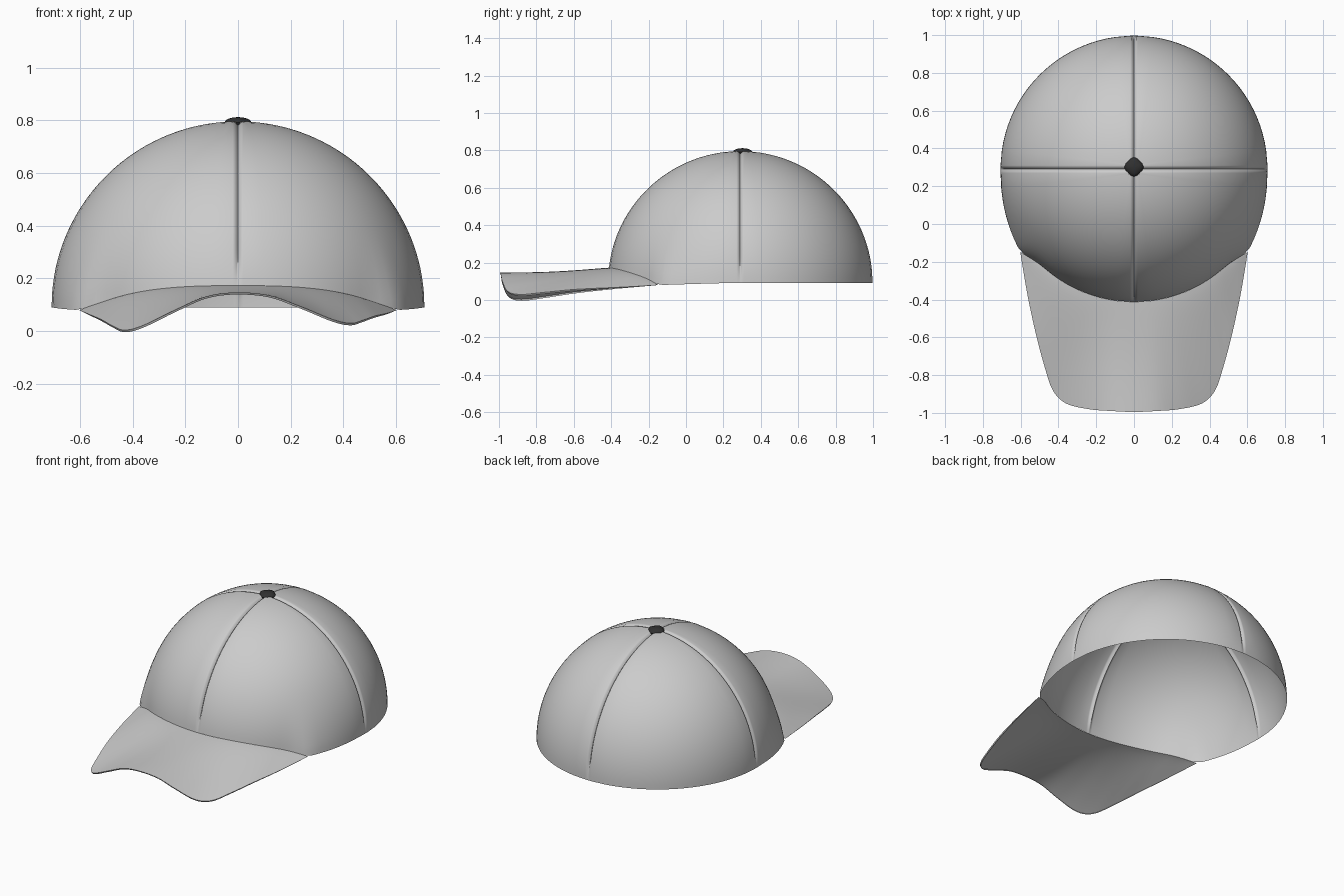
import bpy
import bmesh
from math import sin, cos, asin, pi, radians, copysign
from mathutils import Vector

if "Cube" in bpy.data.objects:
    bpy.data.objects.remove(bpy.data.objects["Cube"], do_unlink=True)

CENTRE_Y, RIM_Z, RADIUS, HEIGHT = 0.29, 0.09, 0.707, 0.705
BRIM_ANGLE = radians(54)


def material(name, rgb, rough):
    mat = bpy.data.materials.new(name)
    mat.use_nodes = True
    mat.diffuse_color = (*rgb, 1)
    bsdf = mat.node_tree.nodes["Principled BSDF"]
    bsdf.inputs["Base Color"].default_value = (*rgb, 1)
    bsdf.inputs["Roughness"].default_value = rough
    return mat


fabric = material("light grey fabric", (0.6, 0.6, 0.6), 0.7)
dark = material("charcoal", (0.03, 0.03, 0.03), 0.6)


def finish(name, bm, mat, angle):
    mesh = bpy.data.meshes.new(name)
    bm.to_mesh(mesh)
    bm.free()
    mesh.materials.append(mat)
    obj = bpy.data.objects.new(name, mesh)
    bpy.context.collection.objects.link(obj)
    bpy.ops.object.select_all(action='DESELECT')
    obj.select_set(True)
    bpy.context.view_layer.objects.active = obj
    bpy.ops.object.shade_smooth_by_angle(angle=radians(angle))
    return obj


def sheet(name, rows, closed, angle):
    """Skin a grid of points with quads."""
    bm = bmesh.new()
    grid = [[bm.verts.new(p) for p in row] for row in rows]
    for low, high in zip(grid, grid[1:]):
        n = len(low)
        for i in range(n if closed else n - 1):
            j = (i + 1) % n
            bm.faces.new((low[i], low[j], high[j], high[i]))
    return finish(name, bm, fabric, angle)


def spline(points, u):
    """Smooth curve through evenly spaced points, u from 0 to 1."""
    n = len(points) - 1
    f = min(max(u, 0), 1) * n
    k = min(int(f), n - 1)
    t = f - k
    a, b, c, d = (Vector(points[min(max(k + o, 0), n)]) for o in (-1, 0, 1, 2))
    return 0.5 * (2 * b + (c - a) * t + (2 * a - 5 * b + 4 * c - d) * t * t
                  + (3 * b - a - 3 * c + d) * t ** 3)


def rim_height(a):
    """Lower edge of the crown; a is the angle away from the front."""
    u = abs(a) / BRIM_ANGLE
    if u < 1:
        return 0.08 + 0.093 * (1 - u ** 2.6)
    return min(RIM_Z, 0.08 + 0.02 * (u - 1))


def crown_point(a, e, dent=0.0):
    """Point on the dome at angle a and elevation e, flared by the brim."""
    off = abs(a) - BRIM_ANGLE
    flare = 0.037 * max(0, 1 - abs(off) / (0.2 if off < 0 else 0.6)) ** 1.5
    low = max(0, 1 - max(0, sin(e)) * 2) ** 2
    r = (RADIUS + flare * low - dent) * cos(e)
    return Vector((r * sin(a), CENTRE_Y - r * cos(a),
                   RIM_Z + (HEIGHT - dent) * sin(e)))


def rim_elevation(a):
    return asin((rim_height(a) - RIM_Z) / HEIGHT)


# Crown: four panels with narrow seam grooves between them
seam = [(0, 0.014), (0.005, 0.009), (0.011, 0.001), (0.02, -0.001)]
PANEL, LEVELS = 24, 36
columns = []
for quarter in range(4):
    mid = quarter * pi / 2 - pi
    columns += [(mid, d, dent) for d, dent in seam]
    columns += [(mid + pi / 2 * k / PANEL, None, 0) for k in range(2, PANEL - 1)]
    columns += [(mid + pi / 2, -d, dent) for d, dent in reversed(seam[1:])]

rows = []
for level in range(LEVELS + 1):
    v = level / LEVELS
    row = []
    for base, shift, dent in columns:
        e_flat = rim_elevation(base) * (1 - v) + v * radians(87)
        a = base
        if shift is not None:
            a += shift / (RADIUS * cos(e_flat))
        else:
            # panel columns keep clear of the seams near the top
            mid = (base // (pi / 2) + 0.5) * pi / 2
            limit = pi / 4 - min(0.7, 0.026 / (RADIUS * cos(e_flat)))
            a = mid + (base - mid) / (pi / 4) * limit * 1.03
        a = (a + pi) % (2 * pi) - pi
        e = rim_elevation(a) * (1 - v) + v * radians(87)
        row.append(crown_point(a, e, dent * min(1, v * 8)))
    rows.append(row)
sheet("crown", rows, True, 60)

# Brim: arched sheet from the crown's front edge out to a rounded outline
outline = [(0, -0.995, 0.147), (0.12, -0.99, 0.132), (0.24, -0.98, 0.08),
           (0.36, -0.95, 0.022), (0.43, -0.88, 0.004), (0.475, -0.75, 0.02),
           (0.52, -0.58, 0.045), (0.565, -0.37, 0.064), (0.602, -0.15, 0.08)]
mirrored = [(-x, y, z) for x, y, z in outline[:0:-1]] + outline
COLS, STEPS = 80, 24
rows = []
for step in range(STEPS + 1):
    t = step / STEPS
    row = []
    for col in range(COLS + 1):
        s = 2 * col / COLS - 1
        a = s * BRIM_ANGLE
        inner = crown_point(a, rim_elevation(a))
        outer = spline(mirrored, col / COLS)
        if s > 0:
            outer.z += 0.026 * sin(pi * s) ** 2
        p = inner.lerp(outer, t)
        p.z = inner.z + (outer.z - inner.z) * t ** 1.3
        p.z -= 0.01 * sin(pi * t) * (1 - s * s)
        row.append(p)
    rows.append(row)
# turned-down lip along the outline
edge = rows[-1]
lip = []
for col, p in enumerate(edge):
    s = 2 * col / COLS - 1
    fade = min(1, (1 - abs(s)) * 4)
    inward = Vector((-copysign(0.006, p.x) * abs(s), 0.006 * (1 - abs(s)), -0.008))
    lip.append(p + inward * fade)
rows.append(lip)
sheet("brim", rows[::-1], False, 70)

# Button on top of the crown
bm = bmesh.new()
bmesh.ops.create_uvsphere(bm, u_segments=16, v_segments=8, radius=1)
for i, v in enumerate(bm.verts):
    wave = 1 + 0.08 * cos(4 * Vector((v.co.x, v.co.y, 0)).to_2d().angle_signed(
        Vector((1, 0)), 0))
    v.co = (v.co.x * 0.048 * wave, CENTRE_Y + 0.012 + v.co.y * 0.048 * wave,
            0.791 + v.co.z * 0.021)
finish("top_button", bm, dark, 40)
